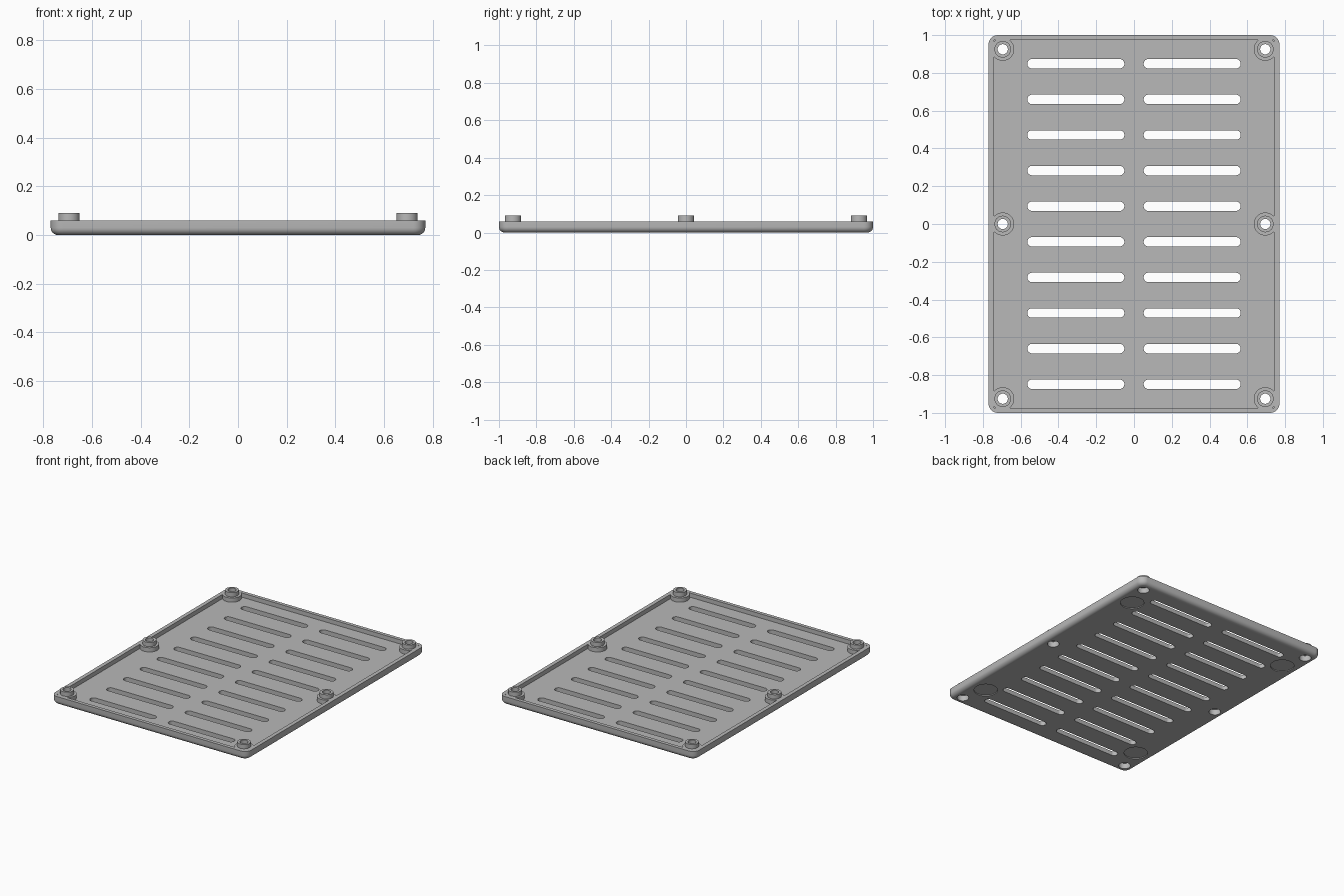
import bpy, bmesh, math

if "Cube" in bpy.data.objects:
    bpy.data.objects.remove(bpy.data.objects["Cube"])

GREY = bpy.data.materials.new("grey")
GREY.diffuse_color = (0.48, 0.48, 0.48, 1)
GREY.use_nodes = True
GREY.node_tree.nodes["Principled BSDF"].inputs["Base Color"].default_value = GREY.diffuse_color
HALF_X, HALF_Y, RIM, FLOOR = 0.77, 1.0, 0.06, 0.03
SCREWS = [(x, y) for x in (-0.695, 0.695) for y in (-0.925, 0, 0.925)]


def outline(cx, cy, hx, hy, r, steps=8):
    """Rounded rectangle, counter-clockwise; equal half sizes and radius give a circle."""
    pts = []
    for q, (sx, sy) in enumerate([(1, 1), (-1, 1), (-1, -1), (1, -1)]):
        for i in range(steps + 1):
            a = math.pi / 2 * (q + i / steps)
            p = (cx + sx * (hx - r) + r * math.cos(a), cy + sy * (hy - r) + r * math.sin(a))
            if not pts or math.dist(p, pts[-1]) > 1e-5:
                pts.append(p)
    if math.dist(pts[0], pts[-1]) < 1e-5:
        pts.pop()
    return pts


def circle(c, r):
    return outline(c[0], c[1], r, r, r)


def loft(bm, layers):
    """Closed solid through stacked outlines, given from bottom to top."""
    rings = [[bm.verts.new((x, y, z)) for x, y in pts] for pts, z in layers]
    n = len(rings[0])
    bm.faces.new(rings[0][::-1])
    bm.faces.new(rings[-1])
    for a, b in zip(rings, rings[1:]):
        for i in range(n):
            j = (i + 1) % n
            bm.faces.new((a[i], a[j], b[j], b[i]))


def solid(name, lofts):
    bm = bmesh.new()
    for layers in lofts:
        loft(bm, layers)
    mesh = bpy.data.meshes.new(name)
    bm.to_mesh(mesh)
    bm.free()
    mesh.materials.append(GREY)
    ob = bpy.data.objects.new(name, mesh)
    bpy.context.collection.objects.link(ob)
    return ob


def combine(target, tool, operation):
    mod = target.modifiers.new(operation.lower(), 'BOOLEAN')
    mod.operation, mod.solver, mod.object = operation, 'EXACT', tool
    bpy.context.view_layer.objects.active = target
    bpy.ops.object.modifier_apply(modifier=mod.name)
    bpy.data.objects.remove(tool)


# Plate with rounded corners and a rounded lower edge
R = 0.03
layers = []
for i in range(7):
    a = math.pi / 2 * i / 6
    inset = R * (1 - math.sin(a))
    layers.append((outline(0, 0, HALF_X - inset, HALF_Y - inset, 0.05 - inset), R * (1 - math.cos(a))))
layers.append((outline(0, 0, HALF_X, HALF_Y, 0.05), RIM))
cover = solid("vent_cover", [layers])

# Shallow tray, leaving wide bosses standing at the screws
tray = solid("tray_cutter", [[(outline(0, 0, 0.742, 0.975, 0.004, 2), FLOOR),
                              (outline(0, 0, 0.742, 0.975, 0.004, 2), 0.2)]])
combine(tray, solid("wide_bosses", [[(circle(c, 0.061), 0.0), (circle(c, 0.061), 0.3)]
                                    for c in SCREWS]), 'DIFFERENCE')
combine(cover, tray, 'DIFFERENCE')

# Narrow collars on the bosses
combine(cover, solid("collars", [[(circle(c, 0.044), 0.045), (circle(c, 0.044), 0.09)]
                                 for c in SCREWS]), 'UNION')

# Screw holes, counterbored from below
combine(cover, solid("screw_holes", [[(circle(c, 0.039), -0.1), (circle(c, 0.039), 0.04),
                                      (circle(c, 0.027), 0.04), (circle(c, 0.027), 0.2)]
                                     for c in SCREWS]), 'DIFFERENCE')

# Two columns of ten ventilation slots
slots = []
for x in (-0.308, 0.308):
    for row in range(10):
        pts = outline(x, (row - 4.5) * 0.1885, 0.257, 0.025, 0.025)
        slots.append([(pts, -0.1), (pts, 0.2)])
combine(cover, solid("slots", slots), 'DIFFERENCE')

# Round recesses for feet on the underside
combine(cover, solid("foot_recesses", [[(circle((x, y), 0.078), -0.1), (circle((x, y), 0.078), 0.006)]
                                       for x in (-0.645, 0.645) for y in (-0.75, 0.75)]), 'DIFFERENCE')

# Smooth rounds, sharp edges
bpy.ops.object.select_all(action='DESELECT')
cover.select_set(True)
bpy.context.view_layer.objects.active = cover
bpy.ops.object.shade_smooth_by_angle(angle=math.radians(30))
